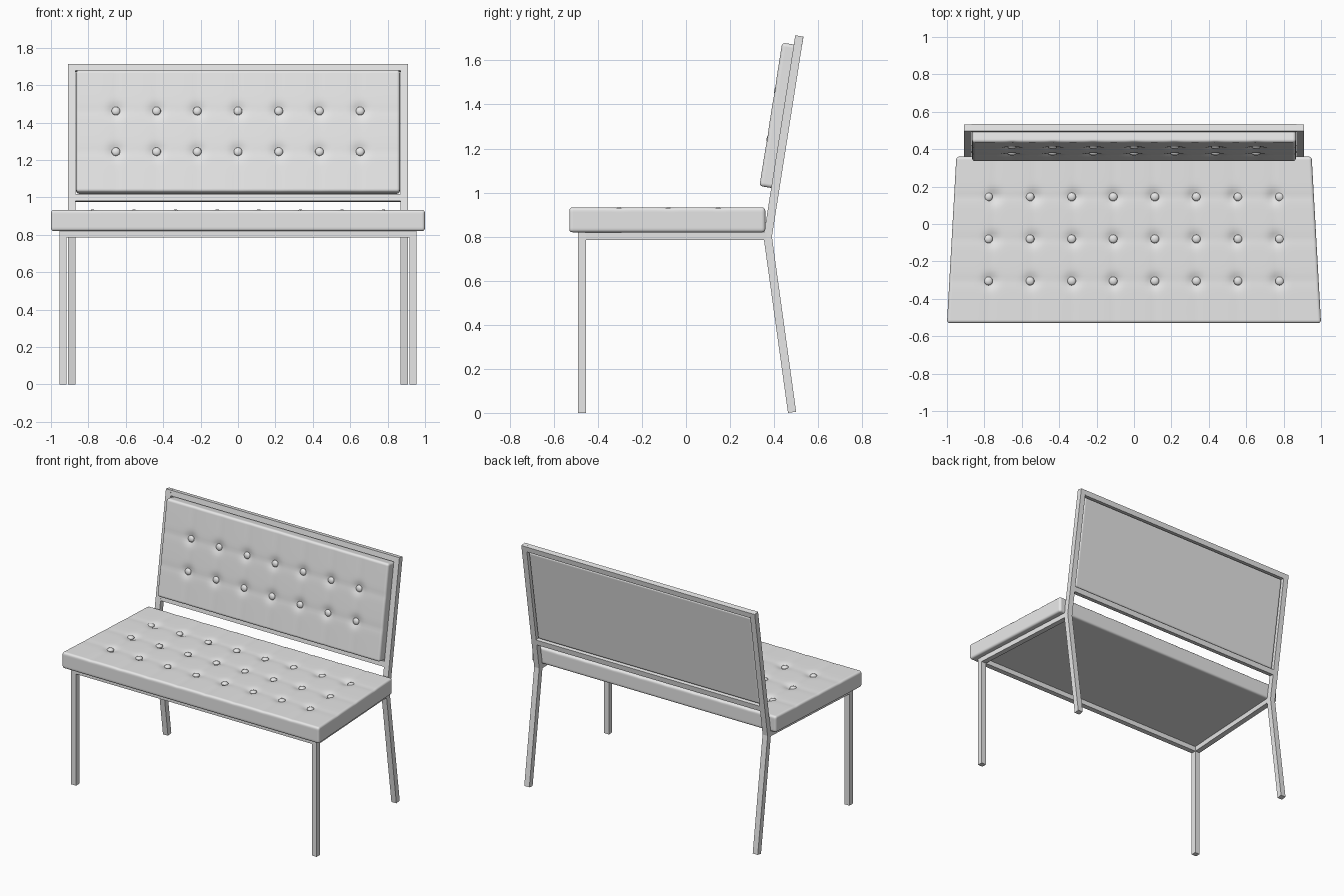
import bpy, bmesh, math
from mathutils import Matrix, Vector

cube = bpy.data.objects.get("Cube")
if cube:
    bpy.data.objects.remove(cube, do_unlink=True)

GREY = (0.8, 0.8, 0.8, 1)
grey = bpy.data.materials.new("light grey")
grey.use_nodes = True
grey.diffuse_color = GREY
grey.node_tree.nodes["Principled BSDF"].inputs["Base Color"].default_value = GREY

TUBE = 0.037
# Backrest space: x across, y up along the tilted uprights, z forward
BACK = Matrix.Translation((0, 0.371, 0.80)) @ Matrix.Rotation(math.radians(81), 4, 'X')


def finish(name, bm, matrix=None, smooth=False):
    bmesh.ops.recalc_face_normals(bm, faces=bm.faces)
    mesh = bpy.data.meshes.new(name)
    bm.to_mesh(mesh)
    bm.free()
    mesh.materials.append(grey)
    obj = bpy.data.objects.new(name, mesh)
    bpy.context.collection.objects.link(obj)
    if matrix:
        obj.matrix_world = matrix
    if smooth:
        bpy.ops.object.select_all(action='DESELECT')
        obj.select_set(True)
        bpy.context.view_layer.objects.active = obj
        bpy.ops.object.shade_smooth_by_angle(angle=math.radians(50))
    return obj


def box_mesh(lo, hi):
    bm = bmesh.new()
    bmesh.ops.create_cube(bm, size=1)
    lo, hi = Vector(lo), Vector(hi)
    for v in bm.verts:
        v.co = (lo + hi) / 2 + v.co * (hi - lo)
    return bm


def box(name, lo, hi, matrix=None):
    return finish(name, box_mesh(lo, hi), matrix)


def tufted_cushion(name, lo, hi, xs, ys, cuts, taper=0, matrix=None):
    """Rounded pad whose +z face is pulled in at a grid of button points."""
    bm = box_mesh(lo, hi)
    for axis, count in enumerate(cuts):
        along = [e for e in bm.edges
                 if abs((e.verts[0].co - e.verts[1].co).normalized()[axis]) > 0.9]
        bmesh.ops.subdivide_edges(bm, edges=along, cuts=count, use_grid_fill=True)
    sharp = [e for e in bm.edges if e.calc_face_angle(0) > 1]
    bmesh.ops.bevel(bm, geom=sharp, offset=0.014, segments=3, profile=0.5, affect='EDGES')
    for v in bm.verts:
        x, y, z = v.co
        if z > hi[2] - 0.012:
            dx = min(abs(x - b) for b in xs)
            dy = min(abs(y - b) for b in ys)
            d = math.hypot(dx, dy)
            # button dimple plus soft folds running between the buttons
            v.co.z -= 0.016 * math.exp(-(d / 0.035) ** 2)
            v.co.z -= 0.003 * math.exp(-dx / 0.02) + 0.003 * math.exp(-dy / 0.02)
        v.co.x *= 1 - taper * (y - lo[1]) / (hi[1] - lo[1])
    finish(name, bm, matrix, smooth=True)

    # Covered buttons
    bm = bmesh.new()
    for x in xs:
        for y in ys:
            place = Matrix.Translation((x, y, hi[2] - 0.011)) @ Matrix.Diagonal((1, 1, 0.55, 1))
            bmesh.ops.create_uvsphere(bm, u_segments=14, v_segments=8, radius=0.023, matrix=place)
    finish(name.replace("cushion", "buttons"), bm, matrix, smooth=True)


def spread(half, count):
    return [-half + 2 * half * i / (count - 1) for i in range(count)]


# Seat: wider at the front than at the back
tufted_cushion("seat_cushion", (-1, -0.53, 0.82), (1, 0.36, 0.933),
               spread(0.778, 8), [-0.305, -0.08, 0.145], (109, 49, 4), taper=0.05)

# Backrest pad set into its frame
tufted_cushion("back_cushion", (-0.865, 0.221, -0.008), (0.865, 0.88, 0.073),
               spread(0.653, 7), [0.44, 0.66], (94, 36, 3), matrix=BACK)

# Backrest cross bars
for name, base in (("back_top_bar", 0.885), ("back_lower_bar", 0.18)):
    box(name, (-0.87, base, -TUBE / 2), (0.87, base + TUBE, TUBE / 2), BACK)

# Front rail under the seat
box("seat_front_rail", (-0.917, -0.49, 0.785), (0.917, -0.49 + TUBE, 0.82))

# Bent profile shared by rear leg and backrest upright, as (y, z)
UPRIGHT = [(0.463, 0), (0.5, 0.005), (0.39, 0.80), (0.533, 1.708), (0.496, 1.714), (0.352, 0.80)]

for side, s in (("left", 1), ("right", -1)):
    x_in, x_out = sorted((s * 0.917, s * 0.955))
    box("front_leg_" + side, (x_in, -0.49, 0), (x_out, -0.49 + TUBE, 0.82))

    bm = bmesh.new()
    face = bm.faces.new([bm.verts.new((s * 0.869, y, z)) for y, z in UPRIGHT])
    ext = bmesh.ops.extrude_face_region(bm, geom=[face], use_keep_orig=True)
    for v in ext["geom"]:
        if isinstance(v, bmesh.types.BMVert):
            v.co.x += s * 0.039
    finish("rear_leg_and_upright_" + side, bm)

    # Side rail slants inward toward the back
    bm = box_mesh((x_in, -0.453, 0.785), (x_out, 0.365, 0.82))
    for v in bm.verts:
        if v.co.y > 0:
            v.co.x -= s * 0.047
    finish("seat_side_rail_" + side, bm)
